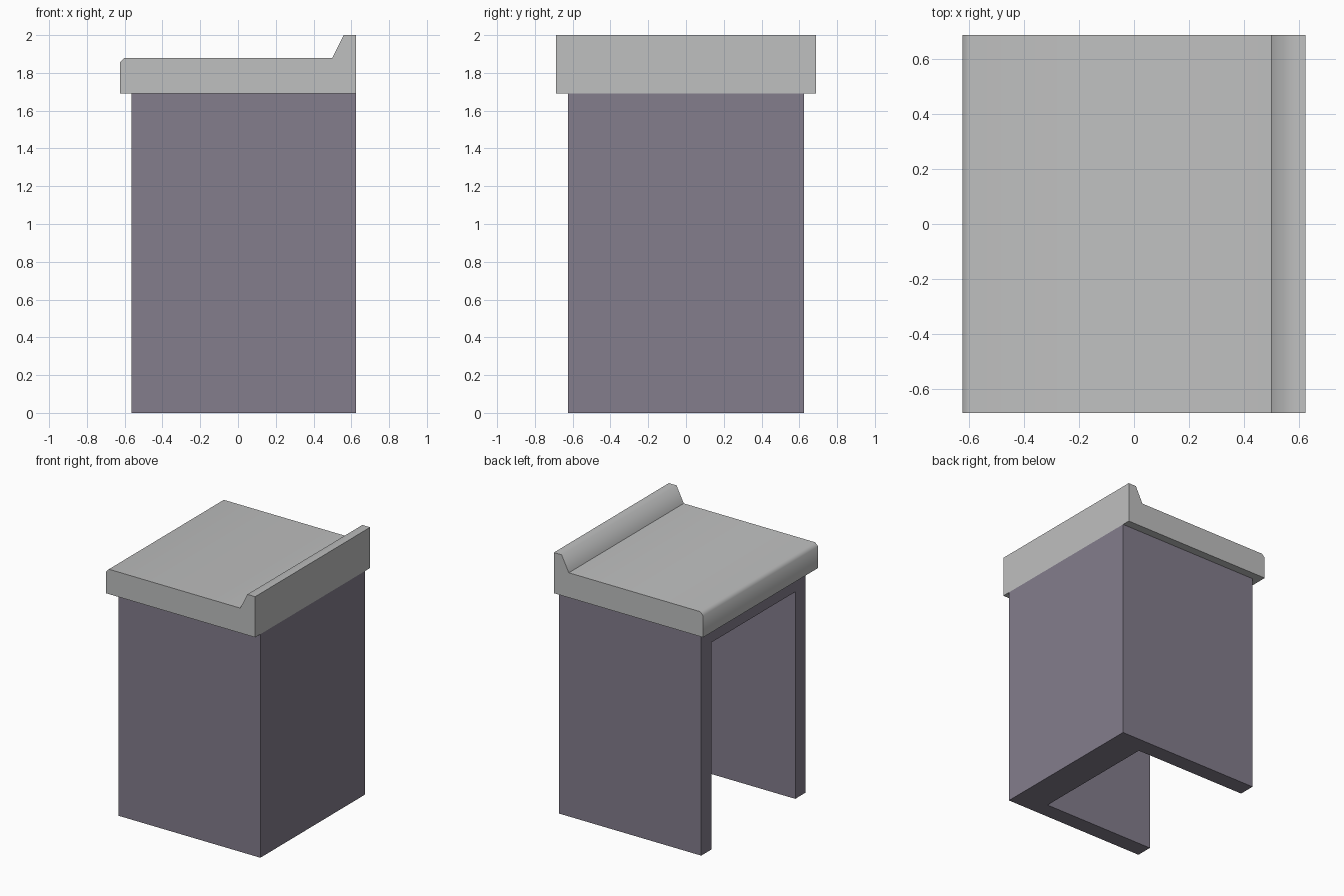
import bpy
import bmesh

cube = bpy.data.objects.get("Cube")
if cube:
    bpy.data.objects.remove(cube, do_unlink=True)


def material(name, rgb):
    mat = bpy.data.materials.new(name)
    mat.use_nodes = True
    colour = (*rgb, 1)
    mat.diffuse_color = colour
    mat.node_tree.nodes["Principled BSDF"].inputs["Base Color"].default_value = colour
    return mat


def extrude_profile(name, points, to_3d, vector, mat, soft=()):
    """Sweep a closed profile along a vector; corners listed in soft are shaded smooth."""
    bm = bmesh.new()
    start = [bm.verts.new(to_3d(*p)) for p in points]
    cap = bm.faces.new(start)
    ext = bmesh.ops.extrude_face_region(bm, geom=[cap], use_keep_orig=True)
    end = [g for g in ext["geom"] if isinstance(g, bmesh.types.BMVert)]
    bmesh.ops.translate(bm, verts=end, vec=vector)
    bmesh.ops.recalc_face_normals(bm, faces=bm.faces)
    soft_verts = {start[i] for i in soft}
    for face in bm.faces:
        face.smooth = bool(soft)
    for edge in bm.edges:
        along = sum(v in start for v in edge.verts) == 1
        edge.smooth = along and any(v in soft_verts for v in edge.verts)
    mesh = bpy.data.meshes.new(name)
    bm.to_mesh(mesh)
    bm.free()
    mesh.materials.append(mat)
    obj = bpy.data.objects.new(name, mesh)
    bpy.context.collection.objects.link(obj)
    return obj


stone = material("pale grey stone", (0.52, 0.525, 0.525))
paint = material("muted purple grey paint", (0.227, 0.205, 0.262))

# Main heights and half widths
TOP, UNDER, SURFACE = 2.0, 1.692, 1.88
FRONT, BACK = -0.565, 0.625
SIDE, WALL = 0.625, 0.125
CEILING = UNDER - WALL

# Cabinet shell: U-shaped walls open at one end, closed by a top board
walls = [(FRONT, -SIDE), (BACK, -SIDE), (BACK, SIDE), (FRONT, SIDE),
         (FRONT, SIDE - WALL), (BACK - 2 * WALL, SIDE - WALL),
         (BACK - 2 * WALL, WALL - SIDE), (FRONT, WALL - SIDE)]
extrude_profile("cabinet_walls", walls, lambda x, y: (x, y, 0), (0, 0, UNDER), paint)

inner = SIDE - WALL
board = [(FRONT, -inner), (BACK - 2 * WALL, -inner), (BACK - 2 * WALL, inner), (FRONT, inner)]
extrude_profile("cabinet_top_board", board, lambda x, y: (x, y, CEILING), (0, 0, WALL), paint)

# Countertop with an eased front edge and a sloped splashback
DEPTH = 0.6875
counter = [(-0.625, UNDER), (BACK, UNDER), (BACK, TOP), (0.56, TOP),
           (0.5, SURFACE), (-0.6, SURFACE), (-0.625, 1.855)]
extrude_profile("countertop", counter, lambda x, z: (x, -DEPTH, z), (0, 2 * DEPTH, 0),
                stone, soft=(3, 5, 6))
